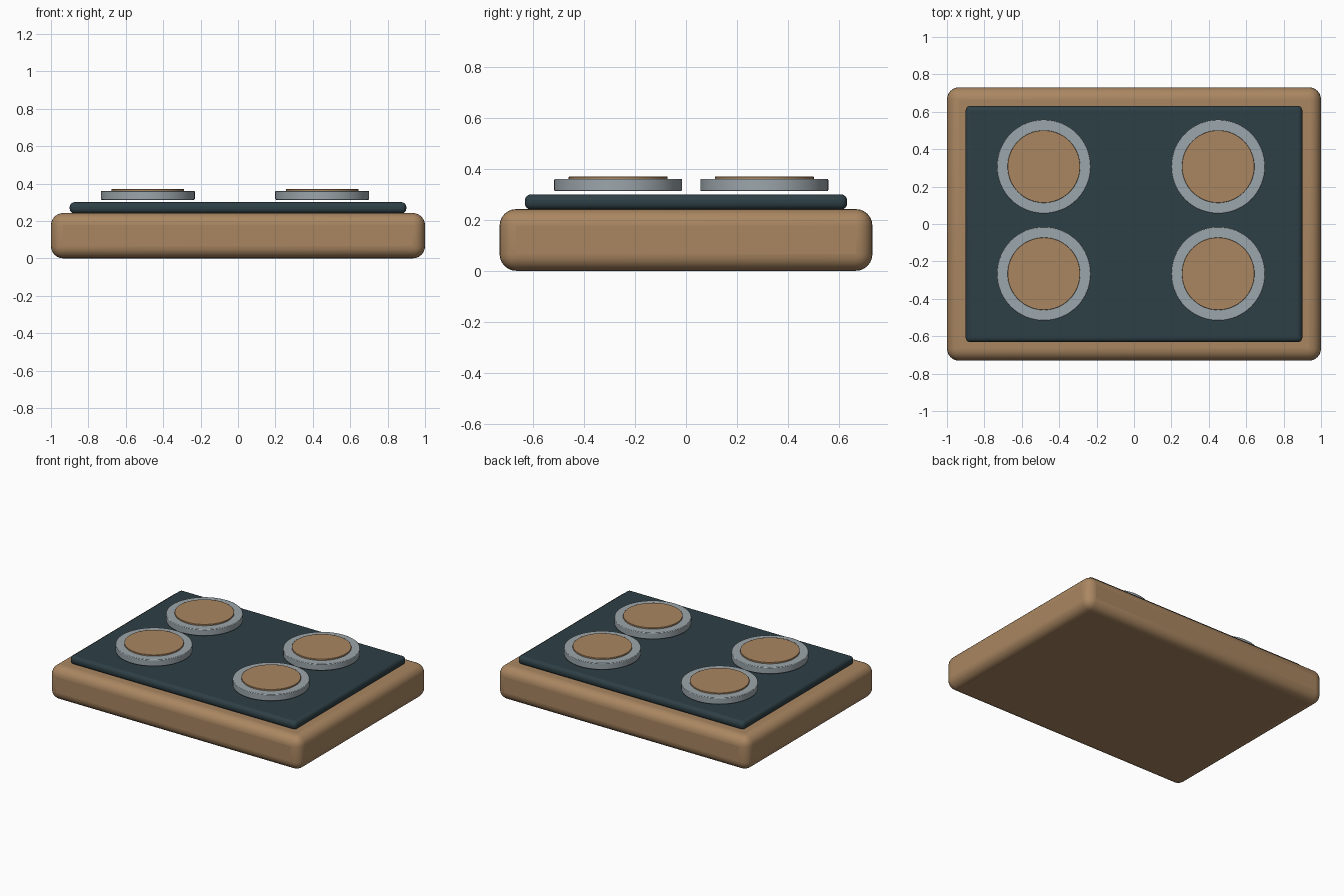
import bpy
import math

if "Cube" in bpy.data.objects:
    bpy.data.objects.remove(bpy.data.objects["Cube"])


def material(name, color):
    m = bpy.data.materials.new(name)
    m.diffuse_color = (*color, 1)
    m.use_nodes = True
    m.node_tree.nodes["Principled BSDF"].inputs["Base Color"].default_value = m.diffuse_color
    return m


wood = material("tan", (0.40, 0.24, 0.12))
dark = material("dark_slate", (0.027, 0.05, 0.06))
steel = material("steel_grey", (0.33, 0.38, 0.41))


def finish(name, mat, bevel, segments):
    ob = bpy.context.object
    ob.name = name
    ob.data.materials.append(mat)
    mod = ob.modifiers.new("rounding", 'BEVEL')
    mod.width = bevel
    mod.segments = segments
    mod.limit_method = 'ANGLE'
    mod.angle_limit = math.radians(40)
    bpy.ops.object.shade_smooth_by_angle(angle=math.radians(35))


def rounded_box(name, mat, sx, sy, z0, z1, bevel, segments):
    bpy.ops.mesh.primitive_cube_add(size=1, location=(0, 0, (z0 + z1) / 2))
    bpy.context.object.scale = (sx, sy, z1 - z0)
    bpy.ops.object.transform_apply(location=False, rotation=False, scale=True)
    finish(name, mat, bevel, segments)


def disc(name, mat, x, y, radius, z0, z1, bevel):
    bpy.ops.mesh.primitive_cylinder_add(vertices=64, radius=radius, depth=z1 - z0,
                                        location=(x, y, (z0 + z1) / 2))
    finish(name, mat, bevel, 2)


# Body and cooking surface
rounded_box("base", wood, 2.0, 1.462, 0.0, 0.242, 0.065, 6)
rounded_box("hob_plate", dark, 1.8, 1.264, 0.24, 0.30, 0.025, 4)

# Four burners hovering just above the plate
for side, x in (("left", -0.482), ("right", 0.45)):
    for row, y in (("front", -0.266), ("back", 0.307)):
        disc(f"burner_rim_{row}_{side}", steel, x, y, 0.251, 0.313, 0.36, 0.004)
        disc(f"burner_cap_{row}_{side}", wood, x, y, 0.194, 0.35, 0.37, 0.002)
